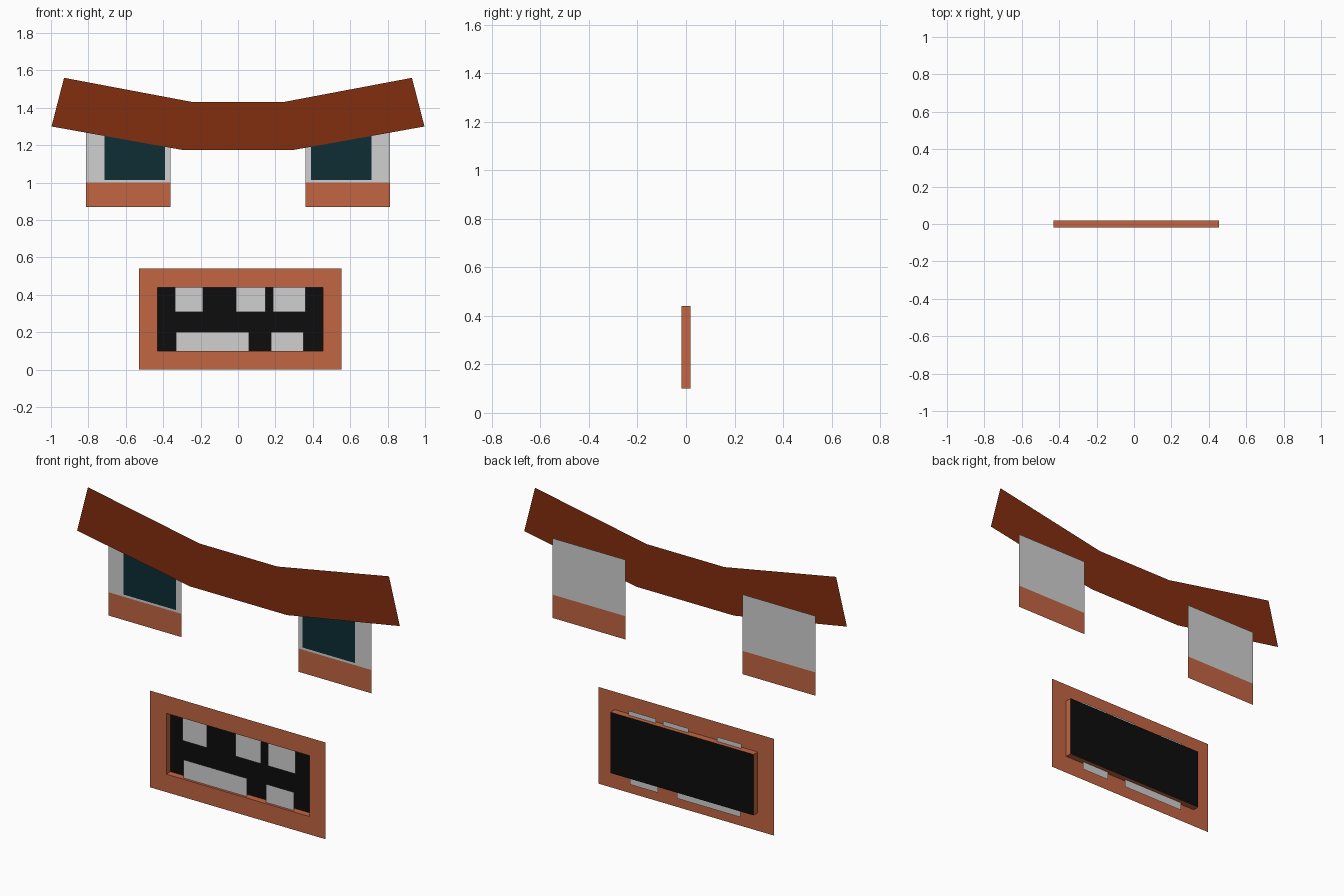
import bpy

if "Cube" in bpy.data.objects:
    bpy.data.objects.remove(bpy.data.objects["Cube"])


def material(name, rgb):
    m = bpy.data.materials.new(name)
    m.diffuse_color = (*rgb, 1.0)
    m.use_nodes = True
    m.node_tree.nodes["Principled BSDF"].inputs["Base Color"].default_value = m.diffuse_color
    return m


ORANGE = material("clay orange", (0.54, 0.128, 0.054))
BROWN = material("rust brown", (0.225, 0.027, 0.005))
WHITE = material("pale grey", (0.63, 0.63, 0.63))
TEAL = material("dark teal", (0.004, 0.027, 0.034))
BLACK = material("mouth black", (0.004, 0.004, 0.004))

FRONT, BACK = -0.0185, 0.0185


def build(name, verts, faces, mat):
    mesh = bpy.data.meshes.new(name)
    mesh.from_pydata(verts, [], faces)
    mesh.materials.append(mat)
    ob = bpy.data.objects.new(name, mesh)
    bpy.context.collection.objects.link(ob)
    return ob


def ring(x0, x1, z0, z1, y):
    return [(x0, y, z0), (x1, y, z0), (x1, y, z1), (x0, y, z1)]


def card(name, x0, x1, z0, z1, y, mat):
    """Flat rectangle facing the front."""
    return build(name, ring(x0, x1, z0, z1, y), [(0, 1, 2, 3)], mat)


# Single bent brow, a flat cut-out sheet
half = [(0.24, 1.43), (0.93, 1.56), (0.997, 1.30), (0.30, 1.175)]
outline = half + [(-x, z) for x, z in reversed(half)]
build("brow", [(x, 0.004, z) for x, z in outline],
      [tuple(reversed(range(len(outline))))], BROWN)

# Eyes: white, lower lid and pupil, mirrored
for side, s in (("left", -1), ("right", 1)):
    def span(a, b):
        return sorted((s * a, s * b))
    card(side + "_eye_white", *span(0.36, 0.813), 1.0, 1.315, 0.0175, WHITE)
    card(side + "_lower_lid", *span(0.36, 0.813), 0.87, 1.0, 0.0175, ORANGE)
    card(side + "_pupil", *span(0.39, 0.715), 1.015, 1.29, 0.012, TEAL)

# Lips: frame at the front plus the shallow walls of the mouth recess
opening = (-0.43, 0.455, 0.10, 0.44)
verts = (ring(-0.53, 0.553, 0.0, 0.54, FRONT) + ring(*opening, FRONT)
         + ring(*opening, BACK))
faces = []
for i in range(4):
    j = (i + 1) % 4
    faces += [(i, j, 4 + j, 4 + i), (4 + i, 4 + j, 8 + j, 8 + i)]
build("lips", verts, faces, ORANGE)
card("mouth_back", *opening, BACK, BLACK)

# Teeth, tucked behind the lips
for i, (a, b) in enumerate([(-0.338, -0.187), (-0.012, 0.147), (0.188, 0.36)]):
    card(f"upper_tooth_{i}", a, b, 0.307, 0.465, -0.005, WHITE)
for i, (a, b) in enumerate([(-0.332, 0.06), (0.176, 0.35)]):
    card(f"lower_tooth_{i}", a, b, 0.055, 0.202, -0.005, WHITE)
